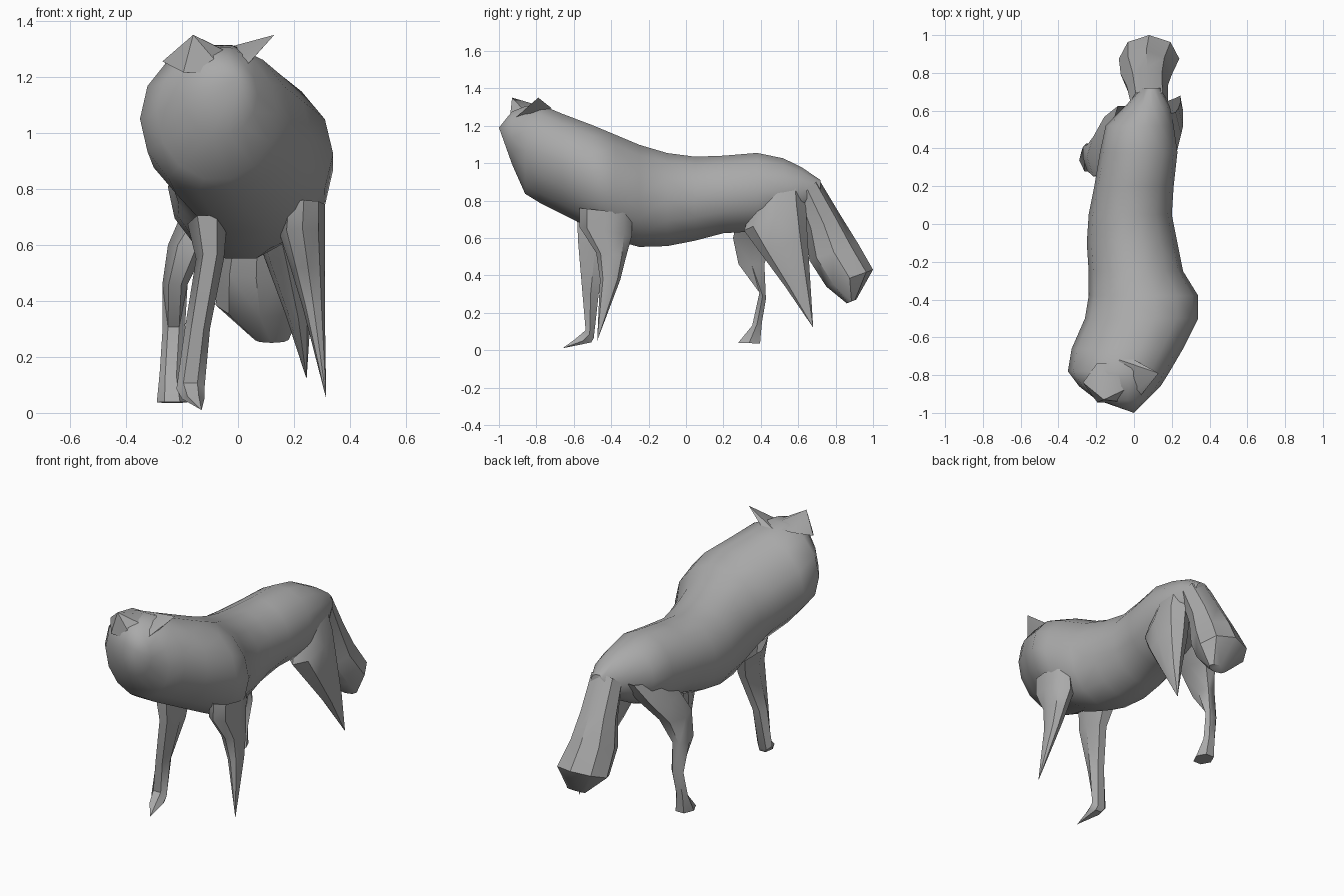
import bpy
import bmesh
from math import sin, cos, pi
from mathutils import Vector

# Remove the default object
default_cube = bpy.data.objects.get("Cube")
if default_cube:
    bpy.data.objects.remove(default_cube, do_unlink=True)


def make_material(name, colour):
    material = bpy.data.materials.new(name)
    material.use_nodes = True
    material.diffuse_color = colour
    shader = material.node_tree.nodes["Principled BSDF"]
    shader.inputs["Base Color"].default_value = colour
    shader.inputs["Roughness"].default_value = 0.8
    return material


fur = make_material("grey fur", (0.4, 0.4, 0.4, 1))


def loft(name, sections, sides=8, smooth_angle=0.7):
    """Skin oval rings; each ring spans two (y, z) points and an x range.
    The first ring stays open, as it is a point or sits inside the body."""
    bm = bmesh.new()
    rings = []
    for low_y, low_z, high_y, high_z, x_min, x_max in sections:
        low = Vector((0, low_y, low_z))
        high = Vector((0, high_y, high_z))
        centre = (low + high) / 2
        centre.x = (x_min + x_max) / 2
        half_span = (high - low) / 2
        half_width = Vector(((x_max - x_min) / 2, 0, 0))
        ring = []
        for step in range(sides):
            angle = 2 * pi * step / sides
            offset = half_width * cos(angle) + half_span * sin(angle)
            ring.append(bm.verts.new(centre + offset))
        rings.append(ring)
    # Bridge neighbouring rings and close the far end
    for first, second in zip(rings, rings[1:]):
        for i in range(sides):
            j = (i + 1) % sides
            bm.faces.new((first[i], first[j], second[j], second[i]))
    bm.faces.new(reversed(rings[-1]))
    bmesh.ops.remove_doubles(bm, verts=bm.verts, dist=0.0005)
    bmesh.ops.triangulate(bm, faces=bm.faces)
    bmesh.ops.recalc_face_normals(bm, faces=bm.faces)
    mesh = bpy.data.meshes.new(name)
    bm.to_mesh(mesh)
    bm.free()
    mesh.materials.append(fur)
    part = bpy.data.objects.new(name, mesh)
    bpy.context.collection.objects.link(part)
    bpy.ops.object.select_all(action="DESELECT")
    part.select_set(True)
    bpy.context.view_layer.objects.active = part
    bpy.ops.object.shade_smooth_by_angle(angle=smooth_angle)
    return part


def upright(y, bottom, top, x_min, x_max):
    return (y, bottom, y, top, x_min, x_max)


def tip(x, y, z):
    return (y, z, y, z, x, x)


# Head, ruff, chest, back and rump in one skin
loft("body", [
    tip(0, -1, 1.19),
    upright(-.93, .99, 1.28, -.2, .07),
    upright(-.86, .83, 1.31, -.29, .14),
    upright(-.78, .78, 1.32, -.35, .19),
    upright(-.66, .72, 1.27, -.33, .26),
    upright(-.5, .64, 1.21, -.26, .34),
    upright(-.38, .58, 1.16, -.24, .34),
    upright(-.25, .545, 1.105, -.24, .26),
    upright(-.1, .55, 1.06, -.25, .23),
    upright(.05, .58, 1.04, -.24, .2),
    upright(.2, .62, 1.045, -.21, .21),
    upright(.38, .63, 1.06, -.18, .23),
    upright(.52, .68, 1.03, -.15, .21),
    upright(.62, .73, .98, -.05, .19),
    upright(.72, .8, .91, .04, .14),
], sides=14, smooth_angle=0.9)

# Ears, both leaning towards the left
loft("right_ear", [
    (-.96, 1.21, -.72, 1.3, -.27, .03),
    tip(-.16, -.93, 1.35),
], sides=6)
loft("left_ear", [
    (-.97, 1.2, -.7, 1.3, -.12, .04),
    tip(.13, -.79, 1.35),
], sides=6)

# Drooping tail with a bushy end
loft("tail", [
    (.59, .8, .71, .915, -.02, .18),
    (.64, .64, .83, .715, -.04, .18),
    (.66, .48, .92, .57, -.07, .2),
    (.75, .34, 1, .43, -.08, .24),
    (.86, .25, .91, .27, .06, .18),
])

# Front legs: a full paw on the right, a tapered point on the left
loft("front_right_leg", [
    (-.6, .71, -.34, .64, -.18, -.04),
    (-.59, .57, -.38, .53, -.15, -.05),
    (-.56, .3, -.46, .3, -.19, -.1),
    (-.54, .11, -.49, .06, -.22, -.12),
    (-.6, .06, -.5, .04, -.2, -.12),
    tip(-.13, -.66, .01),
], sides=6)
loft("front_left_leg", [
    (-.57, .76, -.29, .73, .16, .31),
    (-.57, .66, -.29, .61, .15, .31),
    (-.48, .52, -.32, .5, .19, .31),
    (-.46, .38, -.35, .38, .23, .31),
    tip(.315, -.475, .05),
])

# Hind legs: a bent hock on the right, a tapered point on the left
loft("hind_right_leg", [
    (.28, .78, .65, .86, -.13, .05),
    (.25, .69, .59, .74, -.2, -.03),
    (.235, .6, .48, .6, -.25, -.11),
    (.27, .46, .43, .46, -.27, -.18),
    (.39, .31, .43, .27, -.27, -.19),
    (.35, .13, .41, .15, -.28, -.2),
    (.27, .04, .405, .035, -.29, -.18),
], sides=6)
loft("hind_left_leg", [
    (.36, .78, .62, .91, .06, .21),
    (.31, .64, .64, .79, .05, .25),
    (.39, .53, .65, .6, .09, .26),
    (.53, .34, .665, .36, .17, .26),
    tip(.245, .68, .12),
])
